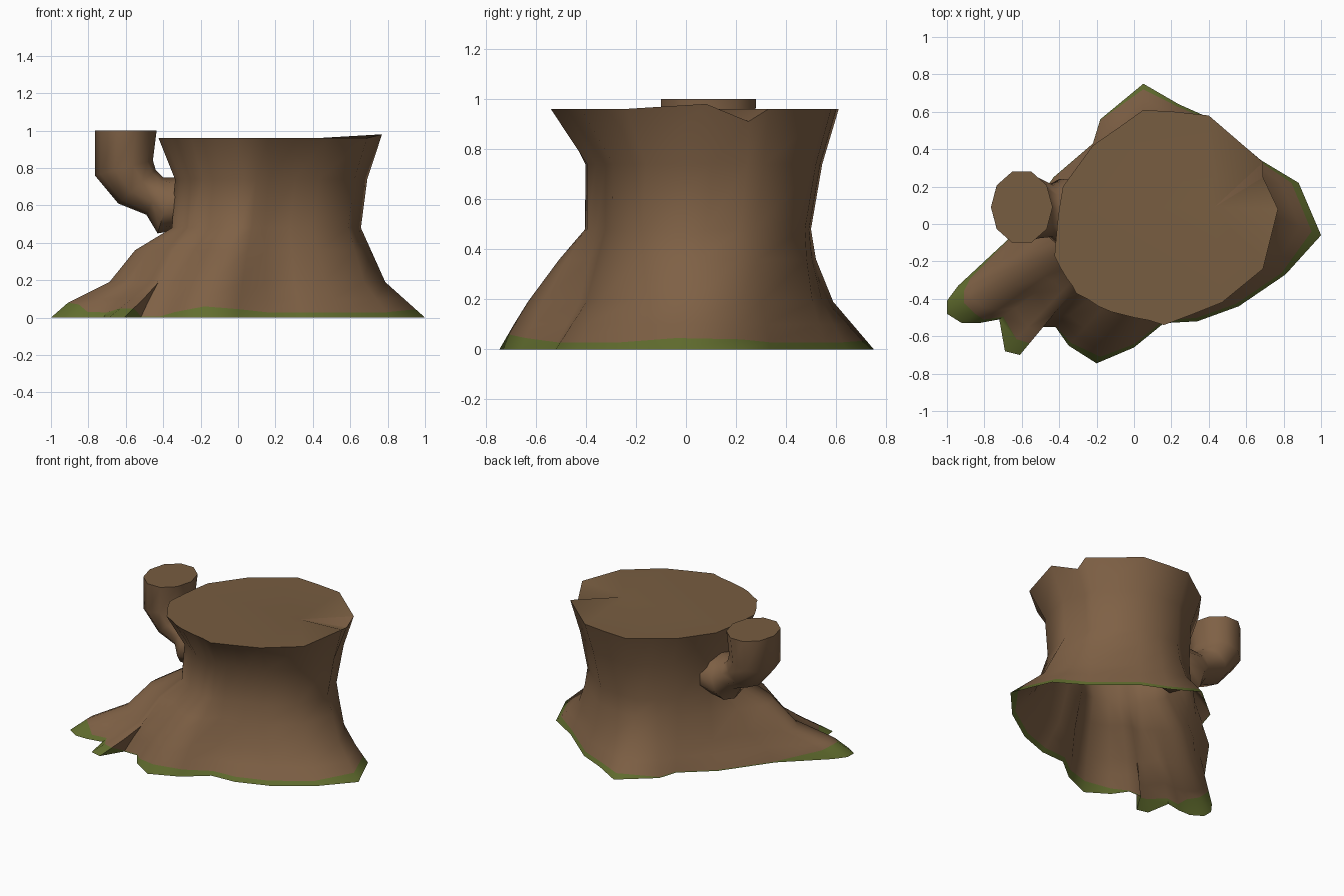
import bpy, bmesh, math
from mathutils import Vector

if "Cube" in bpy.data.objects:
    bpy.data.objects.remove(bpy.data.objects["Cube"])


def material(name, rgb):
    m = bpy.data.materials.new(name)
    m.diffuse_color = (*rgb, 1)
    m.use_nodes = True
    m.node_tree.nodes["Principled BSDF"].inputs["Base Color"].default_value = m.diffuse_color
    return m


bark = material("bark", (0.212, 0.119, 0.060))
cut_wood = material("cut_wood", (0.186, 0.109, 0.052))
moss = material("moss", (0.122, 0.155, 0.028))
MATS = [bark, cut_wood, moss]


def finish(bm, name, angle):
    me = bpy.data.meshes.new(name)
    bm.to_mesh(me)
    bm.free()
    for m in MATS:
        me.materials.append(m)
    me.shade_smooth()
    me.set_sharp_from_angle(angle=math.radians(angle))
    ob = bpy.data.objects.new(name, me)
    bpy.context.collection.objects.link(ob)
    return ob


def skin(bm, rings):
    """Join successive closed rings with quads; return the faces by band."""
    bands = []
    for a, b in zip(rings, rings[1:]):
        n = len(a)
        bands.append([bm.faces.new((a[i], a[(i + 1) % n], b[(i + 1) % n], b[i]))
                      for i in range(n)])
    return bands


def lookup(curve, z):
    for (z0, f0), (z1, f1) in zip(curve, curve[1:]):
        if z <= z1:
            return f0 + (f1 - f0) * (z - z0) / (z1 - z0)
    return 0


# trunk columns: ground x, y then rim x, y, going counter-clockwise
COLS = [
    (1, -.06, .77, .08), (.88, .22, .69, .25), (.68, .34, .69, .33),
    (.42, .56, .40, .58), (.24, .64, .22, .60), (.05, .75, .05, .61),
    (-.18, .56, -.09, .51), (-.22, .43, -.22, .42), (-.43, .25, -.38, .20),
    (-.66, -.07, -.40, .08), (-.94, -.33, -.41, 0), (-1, -.41, -.415, -.06),
    (-1, -.48, -.42, -.11), (-.92, -.53, -.425, -.17), (-.83, -.53, -.39, -.24),
    (-.72, -.51, -.36, -.29), (-.69, -.68, -.33, -.33), (-.61, -.70, -.31, -.37),
    (-.52, -.55, -.25, -.40), (-.42, -.55, -.19, -.44), (-.35, -.65, -.12, -.47),
    (-.20, -.745, 0, -.50), (0, -.66, .08, -.515), (.16, -.53, .16, -.54),
    (.34, -.52, .32, -.48), (.56, -.44, .47, -.42), (.81, -.27, .69, -.24),
]
# how far the flare reaches out at each height
FLARE = [(0, 1), (.19, .38), (.48, 0)]
BACK = [(0, 1), (.25, .15), (.48, 0)]
ROOT = [(0, 1), (.08, .86), (.19, .52), (.36, .31), (.48, 0)]
CLAW = [(0, 1), (.17, .50), (.36, .26), (.48, 0)]
FRONT = [(0, 1), (.13, .78), (.28, .5), (.48, 0)]
VALLEY = [(0, 1), (.19, .72), (.36, .28), (.48, 0)]


def curve_for(i):
    if 3 <= i <= 8:
        return BACK
    if 9 <= i <= 15:
        return ROOT
    if i in (16, 17):
        return CLAW
    if i in (18, 19):
        return VALLEY
    return FRONT if i in (20, 21, 22) else FLARE


MOSS = {0: .045, 1: .04, 5: .035, 10: .06, 11: .08, 12: .08, 13: .07, 14: .03,
        16: .05, 17: .05, 20: .03, 21: .06, 22: .045}
BARE = (6, 7, 8, 9, 18, 19)          # columns with almost no moss
RIM_Z = {0: .98, 1: .91}             # raised lip and notch

bm = bmesh.new()
rings = [[] for _ in range(8)]
for i, (gx, gy, rx, ry) in enumerate(COLS):
    # the front right of the trunk is hollowed, the front root stands proud of it
    hollow = {20: -.015, 21: -.025, 22: -.005, 23: .05, 24: .04, 25: .02}.get(i, 0)
    waist = Vector((.15 + (rx - .17) * .845, .045 + (ry - .035) * .79 + hollow, 0))
    ground = Vector((gx, gy, 0))
    m = .006 if i in BARE else MOSS.get(i, .028)
    for ring, z in zip(rings, (0, m, .10, .19, .36, .48)):
        p = waist.lerp(ground, lookup(curve_for(i), z))
        ring.append(bm.verts.new((p.x, p.y, z)))
    rings[6].append(bm.verts.new((.175 + (rx - .17) * .86,
                                  .067 + (ry - .035) * .83 + hollow, .74)))
    rings[7].append(bm.verts.new((rx, ry, RIM_Z.get(i, .96))))
for f in skin(bm, rings)[0]:
    f.material_index = 2

# cut top with a split running in from the notch
rim = rings[7]
tip = bm.verts.new((.43, .09, .96))
bm.faces.new([tip] + rim[2:] + [rim[0]]).material_index = 1
bm.faces.new((tip, rim[0], rim[1])).material_index = 1
bm.faces.new((tip, rim[1], rim[2]))
finish(bm, "trunk", 60)

# side branch: each ring has an inner x,z, an outer x,z, a half width and a y centre
BRANCH = [
    ((-.25, .74), (-.27, .48), .18, .06), ((-.34, .75), (-.43, .45), .19, .06),
    ((-.40, .75), (-.49, .55), .145, .07), ((-.44, .79), (-.64, .61), .17, .085),
    ((-.455, .84), (-.765, .76), .19, .09), ((-.435, 1), (-.765, 1), .2, .09),
]
SIDES = 10
bm = bmesh.new()
rings = []
for (ix, iz), (ox, oz), half, cy in BRANCH:
    ring = []
    for k in range(SIDES):
        a = 2 * math.pi * k / SIDES
        t = (1 + math.cos(a)) / 2
        ring.append(bm.verts.new((ox + (ix - ox) * t, cy + half * math.sin(a),
                                  oz + (iz - oz) * t)))
    rings.append(ring)
skin(bm, rings)
bm.faces.new(rings[-1]).material_index = 1
finish(bm, "branch", 50)
